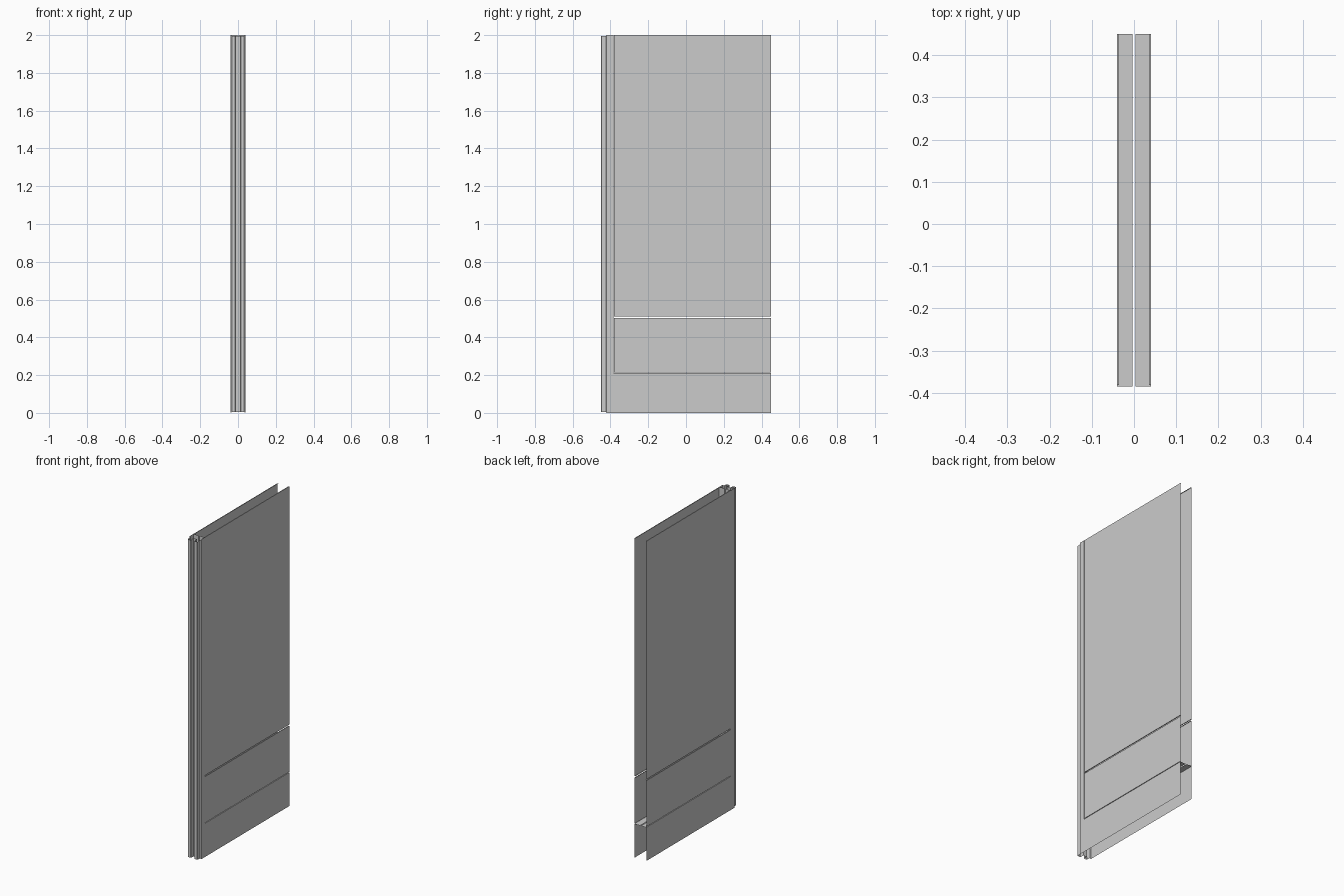
import bpy, bmesh

if "Cube" in bpy.data.objects:
    bpy.data.objects.remove(bpy.data.objects["Cube"])

Y_BACK = 0.45      # open rear edge
Y_POST = -0.385    # where the front post meets the inset panels
X_OUT = 0.04       # outer skin
X_IN = 0.003       # depth of the inner returns
Z_SKIRT = 0.21
H = 2.0


def sheet_object(name, quads):
    """Thin sheet part for the +x side, mirrored to the other side."""
    bm = bmesh.new()
    for quad in quads:
        bm.faces.new([bm.verts.new(p) for p in quad])
    bmesh.ops.remove_doubles(bm, verts=bm.verts, dist=1e-5)
    bmesh.ops.recalc_face_normals(bm, faces=bm.faces)
    me = bpy.data.meshes.new(name)
    bm.to_mesh(me)
    bm.free()
    ob = bpy.data.objects.new(name, me)
    bpy.context.collection.objects.link(ob)
    mirror = ob.modifiers.new("both_sides", 'MIRROR')
    mirror.use_axis[0] = True
    mirror.merge_threshold = 1e-5
    return ob


def side(x, y0, y1, z0, z1):
    return [(x, y0, z0), (x, y1, z0), (x, y1, z1), (x, y0, z1)]


def cross(y, x0, x1, z0, z1):
    return [(x0, y, z0), (x1, y, z0), (x1, y, z1), (x0, y, z1)]


def level(z, x0, x1, y0, y1):
    return [(x0, y0, z), (x1, y0, z), (x1, y1, z), (x0, y1, z)]


# Front post: extruded tongue profile, tongues slightly shorter at both ends
profile = [(X_OUT, Y_POST, 0), (X_OUT, -0.42, 0), (0.034, -0.423, 0.004),
           (0.034, -0.447, 0.006), (0.031, -0.45, 0.006), (0.015, -0.45, 0.006),
           (0.012, -0.447, 0.006), (0.012, -0.423, 0.004), (0, -0.423, 0.004)]
post = []
for (xa, ya, da), (xb, yb, db) in zip(profile, profile[1:]):
    post.append([(xa, ya, da), (xb, yb, db), (xb, yb, H - db), (xa, ya, H - da)])
# inner return of the post, facing the open back
post.append(cross(Y_POST, X_IN, X_OUT, Z_SKIRT, H))
sheet_object("front_post", post)

# Skirting: outer skin with an inward shelf along its top
sheet_object("skirting", [side(X_OUT, Y_POST, Y_BACK, 0, Z_SKIRT),
                          level(Z_SKIRT, X_IN, X_OUT, Y_POST, Y_BACK)])

# Inset panels: shallow trays with short inward returns
for name, z0, z1 in (("lower_panel", 0.214, 0.502), ("upper_panel", 0.51, H)):
    y0, xr = Y_POST + 0.004, 0.035
    sheet_object(name, [side(X_OUT, y0, Y_BACK, z0, z1),
                        cross(y0, xr, X_OUT, z0, z1),
                        level(z0, xr, X_OUT, y0, Y_BACK),
                        level(z1, xr, X_OUT, y0, Y_BACK)])
